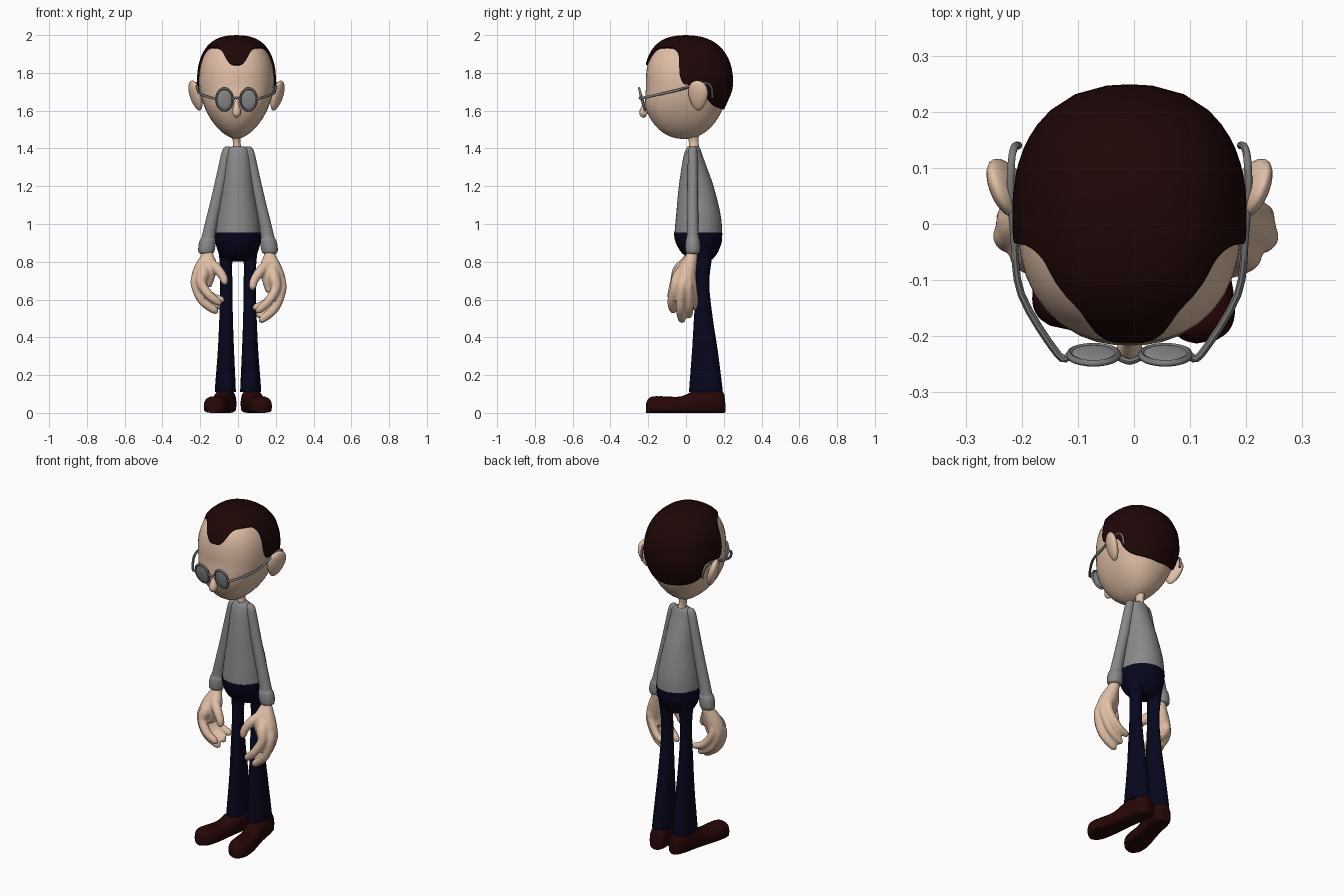
import bpy, bmesh, math
from mathutils import Vector


def material(name, rgb):
    m = bpy.data.materials.new(name)
    m.diffuse_color = (*rgb, 1)
    return m


SKIN = material("skin", (0.75, 0.52, 0.38))
HAIR = material("dark brown hair", (0.013, 0.002, 0.002))
SWEATER = material("grey sweater", (0.25, 0.25, 0.25))
TROUSERS = material("navy trousers", (0.002, 0.002, 0.013))
SHOES = material("maroon leather", (0.020, 0.002, 0.002))
METAL = material("glasses frame", (0.20, 0.20, 0.20))
LENS = material("lens grey", (0.29, 0.30, 0.31))


def spline(rows, k=4):
    """Catmull-Rom interpolation of rows of numbers."""
    out = []
    for i in range(len(rows) - 1):
        p = [rows[max(0, min(len(rows) - 1, i + d))] for d in (-1, 0, 1, 2)]
        for j in range(k):
            t = j / k
            out.append([0.5 * (2 * b + (c - a) * t + (2 * a - 5 * b + 4 * c - d) * t * t
                               + (3 * b - a - 3 * c + d) * t ** 3) for a, b, c, d in zip(*p)])
    return out + [list(rows[-1])]


def add_loft(bm, rings):
    vs = [[bm.verts.new(p) for p in r] for r in rings]
    n = len(vs[0])
    for a, b in zip(vs, vs[1:]):
        for i in range(n):
            bm.faces.new((a[i], a[(i + 1) % n], b[(i + 1) % n], b[i]))
    bm.faces.new(vs[0][::-1])
    bm.faces.new(vs[-1])


def finish(name, bm, mat):
    bmesh.ops.recalc_face_normals(bm, faces=bm.faces[:])
    me = bpy.data.meshes.new(name)
    bm.to_mesh(me)
    bm.free()
    me.materials.append(mat)
    ob = bpy.data.objects.new(name, me)
    bpy.context.collection.objects.link(ob)
    return ob


def loft(name, rings, mat):
    bm = bmesh.new()
    add_loft(bm, rings)
    return finish(name, bm, mat)


def ellipses(rows, n=28, k=4):
    """Level rings from rows of (cx, cy, z, rx, ry)."""
    return [[(cx + rx * math.cos(2 * math.pi * i / n), cy + ry * math.sin(2 * math.pi * i / n), z)
             for i in range(n)] for cx, cy, z, rx, ry in spline(rows, k)]


def tube_rings(rows, n=12, k=4):
    """Rings along a path of (x, y, z, radius)."""
    pts = spline(rows, k)
    cs = [Vector(p[:3]) for p in pts]
    u, rings = Vector((0.31, 0.52, 0.79)), []
    for i, c in enumerate(cs):
        t = (cs[min(i + 1, len(cs) - 1)] - cs[max(i - 1, 0)]).normalized()
        u = (u - t * u.dot(t)).normalized()
        v, r = t.cross(u), pts[i][3]
        rings.append([c + r * (u * math.cos(2 * math.pi * j / n) + v * math.sin(2 * math.pi * j / n))
                      for j in range(n)])
    return rings


def primitive(name, mat):
    ob = bpy.context.object
    ob.name = name
    ob.data.materials.append(mat)
    return ob


# Head: egg, broad and slightly square on top, narrow at the chin
CX = -0.008


def skull(phi, z, off=0.0):
    up = z > 1.75
    h = min(1, abs(z - 1.75) / (0.24 if up else 0.30))
    s, c = math.sin(phi), math.cos(phi)
    plan = (abs(s) ** 2.35 + abs(c) ** 2.35) ** (-1 / 2.35)

    def size(p):
        return max(0.002, (1 - h ** p) ** (1 / p))
    rx = size(2.4 if up else 1.7)
    ry = size(2.35 if up else (2.2 if c > 0 else 2.0))
    cy = 0.014 - 0.014 * h * h if up else 0.014 - 0.02 * min(1, max(0, (1.72 - z) / 0.1))
    return (CX + (0.2 * rx * plan + off) * s, cy - (0.226 * ry * plan + off) * c,
            z + (off * h if up else 0))


levels = [1.75 + (0.24 if t > 0 else 0.30) * math.sin(t * math.pi / 32) for t in range(-16, 17)]
loft("head", [[skull(2 * math.pi * i / 40, z) for i in range(40)] for z in levels], SKIN)

# Hair: cap running from the crown down to a hairline (angle from front, height)
line = [(0, 1.84), (8, 1.843), (16, 1.87), (24, 1.905), (35, 1.927), (60, 1.93), (71, 1.918), (77, 1.88),
        (78.5, 1.79), (83, 1.745), (90, 1.737), (100, 1.737), (110, 1.72), (120, 1.66), (140, 1.62), (180, 1.605)]
half = spline(line, 3)
cols = half + [(360 - a, z) for a, z in half[-2:0:-1]]
rings = []
for j in range(17):
    rings.append([skull(math.radians(a), zh + (1.99 - zh) * math.cos(j / 16 * math.pi / 2),
                        0.009 * min(1, j / 4 + 0.02) if j else 0.001) for a, zh in cols])
for j in range(5):   # lift the crown to the full hair thickness
    lift = 0.009 * (1 - j / 4)
    rings[j] = [(x, y, z + lift) for x, y, z in rings[j]]
rings.append([skull(math.radians(a), zh, -0.015) for a, zh in cols])
loft("hair", rings, HAIR)

# Nose: thin bridge ending in a round tip
loft("nose", tube_rings([(CX, -0.20, 1.66, 0.010), (CX, -0.213, 1.63, 0.015), (CX, -0.222, 1.60, 0.023),
                         (CX, -0.224, 1.58, 0.021), (CX, -0.218, 1.565, 0.006)]), SKIN)

for s, side in ((-1, "left"), (1, "right")):
    # Ears: tapered discs flaring up, out and back
    bpy.ops.mesh.primitive_uv_sphere_add(segments=20, ring_count=14, radius=1,
                                         location=(CX + s * 0.216, 0.064, 1.68))
    ear = primitive(side + "_ear", SKIN)
    for v in ear.data.vertices:
        v.co.y *= 1 + 0.25 * v.co.z
    ear.scale = (0.026, 0.054, 0.082)
    ear.rotation_euler = (math.radians(-6), s * math.radians(15), -s * math.radians(22))

    # Glasses: tilted oval lens, rim and hooked temple arm
    spot = (CX + s * 0.064, -0.233, 1.66)
    bpy.ops.mesh.primitive_torus_add(major_segments=32, minor_segments=8, major_radius=0.043,
                                     minor_radius=0.006, location=spot)
    rim = primitive(side + "_rim", METAL)
    rim.scale = (1, 1.38, 1)
    rim.rotation_euler = (math.radians(105), 0, 0)
    bpy.ops.mesh.primitive_uv_sphere_add(segments=28, ring_count=12, radius=1, location=spot)
    lens = primitive(side + "_lens", LENS)
    lens.scale = (0.043, 0.008, 0.06)
    lens.rotation_euler = (math.radians(15), 0, 0)
    path = [(0.108, -0.235, 1.665), (0.128, -0.232, 1.667), (0.193, -0.125, 1.69), (0.206, -0.02, 1.715),
            (0.212, 0.06, 1.742), (0.210, 0.115, 1.742), (0.205, 0.137, 1.715), (0.198, 0.14, 1.67)]
    loft(side + "_temple_arm", tube_rings([(CX + s * x, y, z, 0.007) for x, y, z in path], 8), METAL)

    # Sleeve with a rolled cuff
    arm = [(0.055, 1.41, 0.010), (0.058, 1.388, 0.026), (0.075, 1.30, 0.030), (0.108, 1.15, 0.031),
           (0.143, 1.0, 0.033), (0.157, 0.93, 0.036), (0.160, 0.915, 0.042), (0.165, 0.88, 0.045),
           (0.168, 0.85, 0.041), (0.168, 0.842, 0.028)]
    loft(side + "_sleeve", ellipses([(s * x, 0.036, z, r, r * 0.9) for x, z, r in arm], 20, 3), SWEATER)

    # Trouser leg, flared toward the hem
    leg = [(0.066, 0.085, 0.88, 0.044, 0.060), (0.064, 0.092, 0.81, 0.034, 0.044),
           (0.062, 0.088, 0.68, 0.032, 0.035), (0.063, 0.092, 0.50, 0.036, 0.050),
           (0.064, 0.100, 0.33, 0.043, 0.068), (0.067, 0.105, 0.13, 0.055, 0.088),
           (0.067, 0.105, 0.115, 0.054, 0.087)]
    loft(side + "_trouser_leg", ellipses([(s * x, *r) for x, *r in leg], 24), TROUSERS)

    # Shoe: flat-soled sections swept from heel to toe, toes turned out
    heel, toe = (Vector((-0.05, 0.20, 0)), Vector((-0.132, -0.185, 0))) if s < 0 else \
        (Vector((0.057, 0.205, 0)), Vector((0.129, -0.21, 0)))
    ahead = toe - heel
    across = ahead.normalized().cross(Vector((0, 0, 1)))
    rings = []
    for t, w, h in spline([(0, 0.02, 0.07), (0.03, 0.042, 0.115), (0.15, 0.054, 0.128), (0.36, 0.054, 0.122),
                           (0.55, 0.056, 0.088), (0.75, 0.063, 0.086), (0.90, 0.059, 0.088),
                           (0.97, 0.043, 0.076), (1.0, 0.018, 0.05)], 3):
        ring = []
        for i in range(20):
            a = 2 * math.pi * i / 20
            c, q = math.cos(a), math.sin(a)
            e = 0.35 if q < 0 else 0.9
            ring.append(heel + ahead * t + across * (w * math.copysign(abs(c) ** 0.8, c))
                        + Vector((0, 0, max(0, h * (0.4 + (0.6 if q > 0 else 0.4)
                                                    * math.copysign(abs(q) ** e, q))))))
        rings.append(ring)
    loft(side + "_shoe", rings, SHOES)

    # Hand: broad palm, four curled fingers and a thumb fused into one skin
    parts = [
        [(0.166, 0.034, 0.87, 0.028), (0.168, 0.03, 0.83, 0.032), (0.188, 0.01, 0.76, 0.046),
         (0.207, -0.003, 0.69, 0.047), (0.205, -0.005, 0.62, 0.025)],
        [(0.160, 0.025, 0.83, 0.024), (0.155, 0.0, 0.77, 0.040), (0.165, -0.01, 0.71, 0.040),
         (0.175, -0.01, 0.64, 0.028)],
        [(0.175, 0.01, 0.79, 0.025), (0.190, -0.04, 0.72, 0.033), (0.200, -0.060, 0.66, 0.026),
         (0.160, -0.075, 0.59, 0.024), (0.110, -0.068, 0.545, 0.02), (0.092, -0.062, 0.54, 0.006)],
        [(0.200, 0.0, 0.74, 0.03), (0.232, -0.022, 0.67, 0.027), (0.198, -0.030, 0.56, 0.025),
         (0.130, -0.022, 0.497, 0.021), (0.110, -0.018, 0.487, 0.006)],
        [(0.200, 0.015, 0.74, 0.03), (0.226, 0.012, 0.67, 0.026), (0.182, 0.017, 0.565, 0.023),
         (0.115, 0.015, 0.52, 0.02), (0.097, 0.015, 0.515, 0.006)],
        [(0.190, 0.025, 0.75, 0.025), (0.207, 0.034, 0.68, 0.023), (0.155, 0.044, 0.59, 0.021),
         (0.093, 0.040, 0.560, 0.018), (0.077, 0.038, 0.557, 0.006)],
        [(0.160, 0.0, 0.79, 0.028), (0.118, -0.040, 0.750, 0.027), (0.085, -0.058, 0.70, 0.023),
         (0.078, -0.062, 0.665, 0.019), (0.082, -0.062, 0.65, 0.006)]]
    bm = bmesh.new()
    for part in parts:
        if s < 0:   # the left hand hangs a little higher
            part = [(-x + 0.006, y, 0.86 + (z - 0.86) * 0.87, r) for x, y, z, r in part]
        add_loft(bm, tube_rings(part))
    hand = finish(side + "_hand", bm, SKIN)
    fuse = hand.modifiers.new("fuse", "REMESH")
    fuse.mode = "VOXEL"
    fuse.voxel_size = 0.007
    fuse.use_smooth_shade = True
    soften = hand.modifiers.new("soften", "SMOOTH")
    soften.iterations = 3

loft("glasses_bridge", tube_rings([(CX - 0.022, -0.236, 1.662, 0.006), (CX, -0.245, 1.668, 0.006),
                                   (CX + 0.022, -0.236, 1.662, 0.006)], 8), METAL)

# Neck, sweater body and trouser seat
loft("neck", ellipses([(-0.005, 0.042, 1.36, 0.028, 0.03), (-0.005, 0.042, 1.41, 0.022, 0.027),
                       (CX, 0.04, 1.44, 0.02, 0.026), (CX, 0.035, 1.49, 0.03, 0.035)], 20), SKIN)


def trunk(rows):
    return ellipses([(0, (f + b) / 2, z, rx, (b - f) / 2) for z, rx, f, b in rows], 36)


loft("sweater_body", trunk([(0.945, 0.118, -0.058, 0.187), (0.96, 0.121, -0.06, 0.191), (1.05, 0.112, -0.052, 0.183),
                            (1.2, 0.086, -0.038, 0.146), (1.35, 0.066, -0.015, 0.092), (1.395, 0.056, 0.0, 0.077),
                            (1.41, 0.035, 0.01, 0.068)]), SWEATER)
loft("trouser_seat", trunk([(0.956, 0.122, -0.062, 0.191), (0.945, 0.124, -0.064, 0.192), (0.90, 0.119, -0.054, 0.188),
                            (0.85, 0.104, -0.025, 0.168), (0.818, 0.085, 0.015, 0.145),
                            (0.802, 0.05, 0.05, 0.12)]), TROUSERS)

# Smooth shading everywhere, keeping real edges crisp
for ob in bpy.data.objects:
    ob.select_set(ob.type == "MESH")
    bpy.context.view_layer.objects.active = ob
bpy.ops.object.shade_smooth_by_angle(angle=math.radians(45))
